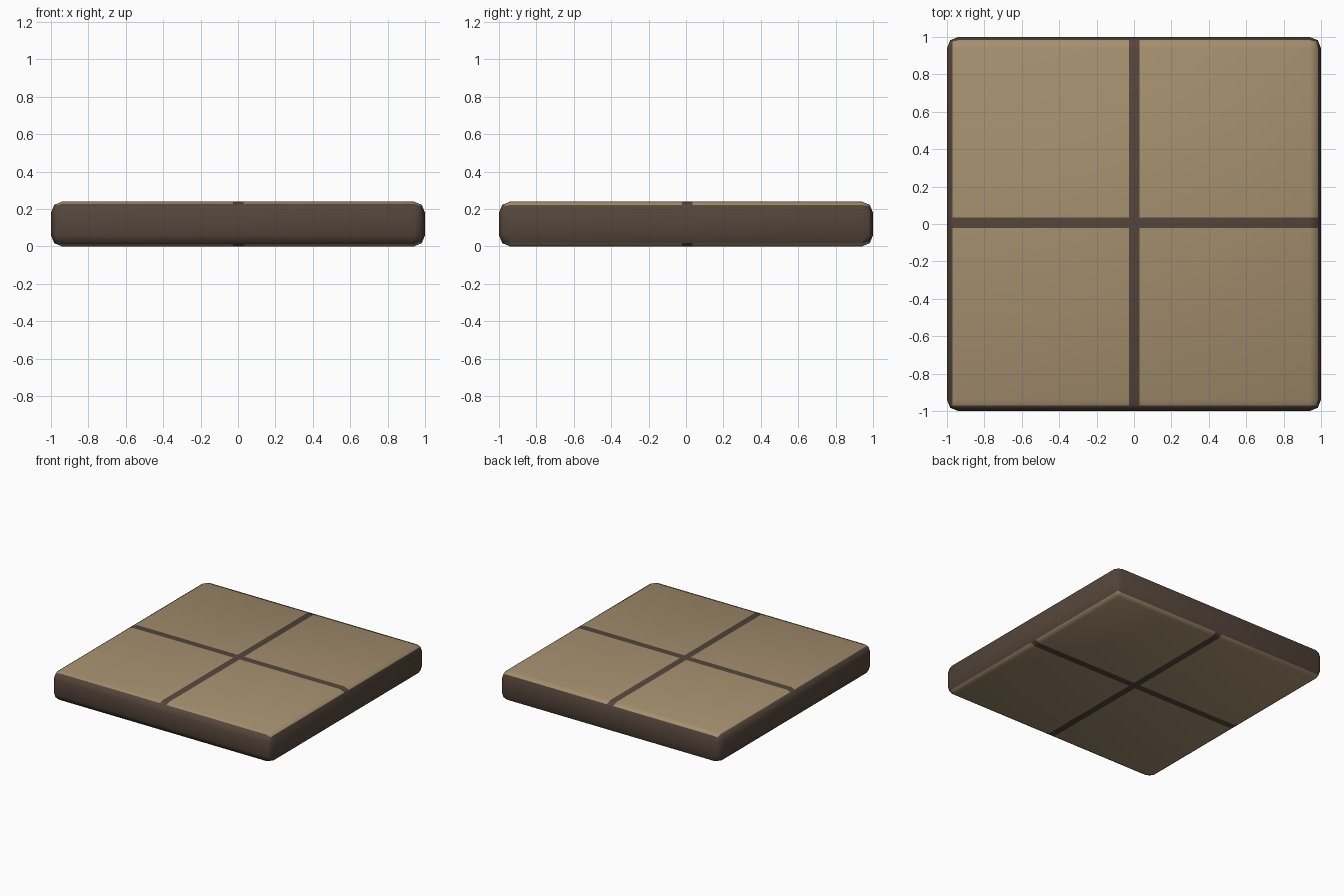
import bpy, bmesh
from mathutils import Vector

if "Cube" in bpy.data.objects:
    bpy.data.objects.remove(bpy.data.objects["Cube"])


def mat(name, rgb):
    m = bpy.data.materials.new(name)
    m.diffuse_color = (*rgb, 1)
    m.use_nodes = True
    m.node_tree.nodes["Principled BSDF"].inputs["Base Color"].default_value = m.diffuse_color
    return m


# rounded slab: box with a two-step bevel on every edge
H = 0.24
bm = bmesh.new()
bmesh.ops.create_cube(bm, size=1)
bmesh.ops.scale(bm, vec=(2, 2, H), verts=bm.verts)
bmesh.ops.translate(bm, vec=(0, 0, H / 2), verts=bm.verts)
bmesh.ops.bevel(bm, geom=bm.edges[:], offset=0.06, offset_type='OFFSET',
                segments=2, profile=0.5, affect='EDGES')

# cut lines for the painted tiles: (outer low, joint low, joint high, outer high)
XS = (-0.970, -0.027, 0.030, 0.983)
YS = (-0.970, -0.022, 0.035, 0.983)
for axis, cuts in ((Vector((1, 0, 0)), XS), (Vector((0, 1, 0)), YS)):
    for c in cuts:
        bmesh.ops.bisect_plane(bm, geom=bm.verts[:] + bm.edges[:] + bm.faces[:],
                               dist=1e-5, plane_co=axis * c, plane_no=axis)


def in_tile(v, cuts):
    return cuts[0] < v < cuts[1] or cuts[2] < v < cuts[3]


# tan tiles on top and bottom, dark joints and rim
bm.normal_update()
for f in bm.faces:
    c = f.calc_center_median()
    f.material_index = int(abs(f.normal.z) > 0.5 and in_tile(c.x, XS) and in_tile(c.y, YS))

me = bpy.data.meshes.new("tiled_slab")
bm.to_mesh(me)
bm.free()
me.materials.append(mat("dark brown joint", (0.089, 0.060, 0.043)))
me.materials.append(mat("tan tile", (0.376, 0.275, 0.158)))
slab = bpy.data.objects.new("tiled_slab", me)
bpy.context.collection.objects.link(slab)
bpy.context.view_layer.objects.active = slab
slab.select_set(True)
bpy.ops.object.shade_smooth_by_angle(angle=1.0)
